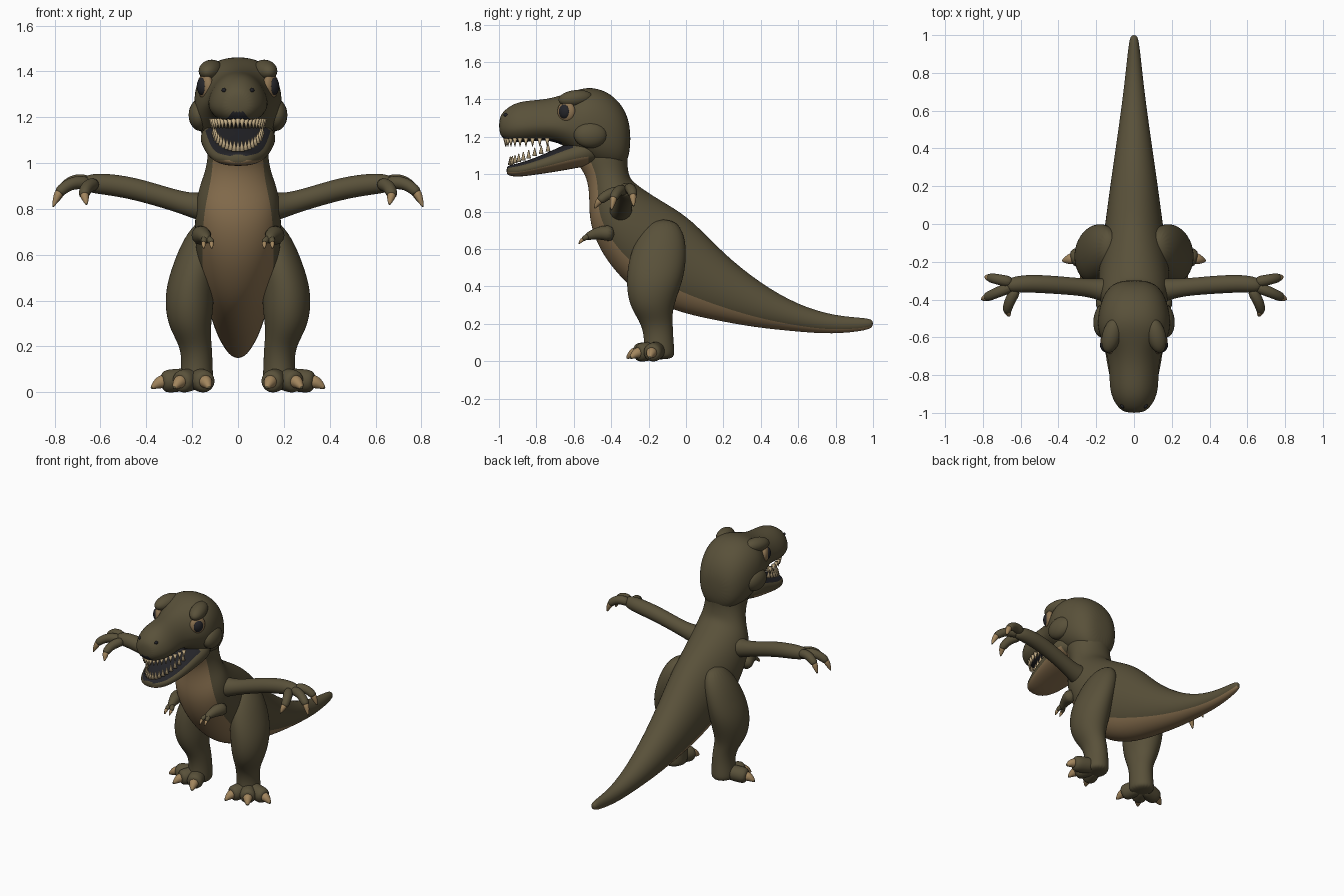
import bpy, bmesh, math
from mathutils import Vector, Matrix

cube = bpy.data.objects.get("Cube")
if cube:
    bpy.data.objects.remove(cube, do_unlink=True)


def material(name, rgb):
    m = bpy.data.materials.new(name)
    m.use_nodes = True
    m.diffuse_color = (*rgb, 1)
    bsdf = m.node_tree.nodes["Principled BSDF"]
    bsdf.inputs["Base Color"].default_value = (*rgb, 1)
    bsdf.inputs["Roughness"].default_value = 0.8
    return m


OLIVE = material("olive_skin", (0.100, 0.082, 0.042))
TAN = material("tan_belly", (0.27, 0.175, 0.085))
CLAW = material("claw_horn", (0.36, 0.235, 0.11))
TOOTH = material("tooth_cream", (0.55, 0.42, 0.24))
DARK = material("mouth_and_eye_dark", (0.018, 0.018, 0.022))


def finish(name, bm, mats, mirror=False, subdiv=0):
    bmesh.ops.recalc_face_normals(bm, faces=bm.faces[:])
    mesh = bpy.data.meshes.new(name)
    bm.to_mesh(mesh)
    bm.free()
    for m in mats:
        mesh.materials.append(m)
    mesh.shade_smooth()
    obj = bpy.data.objects.new(name, mesh)
    bpy.context.collection.objects.link(obj)
    if mirror:
        obj.modifiers.new("Mirror", "MIRROR").use_clip = False
    if subdiv:
        mod = obj.modifiers.new("Smooth", "SUBSURF")
        mod.levels = mod.render_levels = subdiv
    return obj


def loft(bm, rings, sides=24, paint=None, power=1.0):
    """Skin rings of (centre, side axis, up axis); paint(cosine, ring) picks a material."""
    loops = []
    for c, u, v in rings:
        loop = []
        for i in range(sides):
            a = math.tau * i / sides
            s, k = math.sin(a), math.cos(a)
            s = math.copysign(abs(s) ** power, s)
            k = math.copysign(abs(k) ** power, k)
            loop.append(bm.verts.new(c + u * s + v * k))
        loops.append(loop)
    for r, (a, b) in enumerate(zip(loops, loops[1:])):
        for i in range(sides):
            j = (i + 1) % sides
            f = bm.faces.new((a[i], a[j], b[j], b[i]))
            if paint:
                f.material_index = paint(math.cos(math.tau * (i + 0.5) / sides), r)
    bm.faces.new(loops[0])
    bm.faces.new(loops[-1])


def spine_rings(rows):
    """Rows of top y, top z, bottom y, bottom z, half width."""
    out = []
    for ty, tz, by, bz, w in rows:
        top, bot = Vector((0, ty, tz)), Vector((0, by, bz))
        out.append(((top + bot) / 2, Vector((w, 0, 0)), (top - bot) / 2))
    return out


def tube(bm, points, mat=0, sides=12):
    """Round limb through rows of x, y, z, radius."""
    pos = [Vector(p[:3]) for p in points]
    rings = []
    for i, p in enumerate(points):
        t = (pos[min(i + 1, len(pos) - 1)] - pos[max(i - 1, 0)]).normalized()
        u = t.cross(Vector((0, 0, 1))).normalized()
        rings.append((pos[i], u * p[3], u.cross(t) * p[3]))
    loft(bm, rings, sides, lambda c, r: mat)


def claw(bm, base, tip, radius):
    b, t = Vector(base), Vector(tip)
    mid = b.lerp(t, 0.55) + Vector((0, 0, radius * 0.3))
    tube(bm, [(*b, radius), (*mid, radius * 0.75), (*t, radius * 0.15)], 1)


def ellipsoid(name, centre, size, mat, turn=0.0, tilt=0.0):
    bm = bmesh.new()
    bmesh.ops.create_uvsphere(bm, u_segments=24, v_segments=14, radius=1, matrix=(
        Matrix.Translation(centre) @ Matrix.Rotation(turn, 4, "Z")
        @ Matrix.Rotation(tilt, 4, "X") @ Matrix.Diagonal((*size, 1))))
    return finish(name, bm, [mat], mirror=True)


# Body from tail tip to neck, tan along the underside
body = [
    (1.0, .215, 1.0, .19, .012), (.98, .232, .98, .165, .026), (.8, .24, .78, .143, .045),
    (.6, .30, .58, .16, .07), (.4, .415, .37, .18, .10), (.2, .575, .15, .22, .13),
    (.03, .76, -.06, .265, .155), (-.10, .84, -.26, .36, .18), (-.2, .90, -.39, .49, .19),
    (-.27, .95, -.475, .62, .187), (-.30, .98, -.52, .76, .175), (-.31, 1.02, -.515, .88, .145),
    (-.315, 1.08, -.53, .99, .13), (-.30, 1.18, -.58, 1.05, .135), (-.34, 1.3, -.6, 1.12, .12),
]
bm = bmesh.new()
loft(bm, spine_rings(body), 32, lambda c, r: int(c < (-.5 if r < 7 else -.6)))
finish("body_and_tail", bm, [OLIVE, TAN], subdiv=2)

# Skull and snout, with a dark palate
skull = [(y, t, y, b, w) for y, t, b, w in (
    (-.297, 1.25, 1.13, .06), (-.325, 1.35, 1.03, .13), (-.4, 1.435, 1.02, .175),
    (-.5, 1.47, 1.05, .195), (-.58, 1.455, 1.10, .19), (-.66, 1.425, 1.16, .162),
    (-.75, 1.40, 1.185, .137), (-.85, 1.395, 1.17, .137), (-.92, 1.38, 1.17, .122),
    (-.975, 1.34, 1.185, .085), (-1.0, 1.30, 1.22, .045))]
bm = bmesh.new()
loft(bm, spine_rings(skull), 24, lambda c, r: int(r > 4 and c < -.8), power=.88)
for v in bm.verts:
    # The snout narrows towards its top
    if v.co.y < -.64:
        v.co.x *= 1 - max(0, v.co.z - 1.25) * 2.0
finish("skull", bm, [OLIVE, DARK], subdiv=2)

# Lower jaw: tan chin, olive lip, dark mouth floor
jaw = [(y, t, y, b, w) for y, t, b, w in (
    (-.44, 1.18, 1.06, .10), (-.52, 1.19, 1.045, .165), (-.6, 1.18, 1.03, .165),
    (-.7, 1.135, 1.012, .15), (-.8, 1.09, .998, .133), (-.89, 1.06, .985, .105),
    (-.94, 1.05, .99, .072), (-.96, 1.04, 1.0, .04))]
bm = bmesh.new()
loft(bm, spine_rings(jaw), 24,
     lambda c, r: 2 if r > 1 and c > .6 else int(c < -.2 and r > 0), power=.85)
finish("lower_jaw", bm, [OLIVE, TAN, DARK], subdiv=2)

# Teeth follow the two lip curves
bm = bmesh.new()
for upper in (True, False):
    for i in range(-9, 10):
        a = math.radians(i * 9)
        wide, deep = (.115, .265) if upper else (.105, .24)
        x, y = wide * math.sin(a), -.70 - deep * math.cos(a)
        z = 1.172 if upper else 1.072 + (y + .94) * .36
        spin = Matrix.Rotation(math.pi if upper else 0, 4, "X")
        bmesh.ops.create_cone(bm, cap_ends=True, segments=8, radius1=.013, radius2=.002,
                              depth=.045, matrix=Matrix.Translation((x, y, z)) @ spin)
finish("teeth", bm, [TOOTH])

# Face details
ellipsoid("brow_ridge", (.118, -.59, 1.405), (.05, .095, .045), OLIVE, .25, .1)
ellipsoid("cheek", (.165, -.51, 1.21), (.05, .09, .07), OLIVE, .1)
ellipsoid("eye_socket", (.143, -.64, 1.335), (.028, .052, .056), TAN, -.5)
ellipsoid("eye", (.153, -.648, 1.335), (.025, .034, .040), DARK, -.5)
ellipsoid("nostril", (.062, -.965, 1.318), (.008, .012, .010), DARK, -.6)

# Legs with thigh, shin, three splayed toes and claws
leg = [
    (.76, .13, -.12, .035, .06), (.68, .15, -.13, .085, .125), (.56, .185, -.15, .10, .155),
    (.45, .21, -.165, .108, .155), (.35, .213, -.18, .105, .135), (.27, .208, -.18, .088, .108),
    (.2, .183, -.155, .07, .085), (.12, .178, -.145, .068, .078), (.05, .182, -.145, .075, .085),
    (.008, .182, -.145, .07, .08)]
bm = bmesh.new()
loft(bm, [(Vector((x, y, z)), Vector((rx, 0, 0)), Vector((0, ry, 0)))
          for z, x, y, rx, ry in leg], 20)
heel = Vector((.185, -.15, .06))
for tip in ((.14, -.275, .045), (.255, -.26, .045), (.335, -.185, .045)):
    tip = Vector(tip)
    out = (tip - heel).normalized()
    tube(bm, [(*heel, .05), (*heel.lerp(tip, .5), .052), (*heel.lerp(tip, .85), .054),
              (*tip, .035)])
    claw(bm, tip - out * .025 + Vector((0, 0, .003)), tip + out * .048 - Vector((0, 0, .025)), .036)
finish("leg", bm, [OLIVE, CLAW], mirror=True, subdiv=2)

# Outstretched arms with drooping clawed fingers
bm = bmesh.new()
tube(bm, [(.08, -.36, .80, .07), (.16, -.35, .81, .065), (.22, -.34, .82, .05),
          (.32, -.33, .85, .047), (.45, -.32, .888, .049), (.55, -.315, .905, .048),
          (.63, -.32, .912, .045), (.68, -.33, .91, .03)], sides=16)
fingers = (((.62, -.34, .91), (.66, -.41, .90), (.672, -.455, .865), (.66, -.49, .815)),
           ((.64, -.33, .91), (.72, -.36, .92), (.775, -.385, .88), (.808, -.40, .805)),
           ((.64, -.31, .915), (.71, -.295, .93), (.76, -.285, .895), (.79, -.28, .825)))
for root, knuckle, end, tip in fingers:
    tube(bm, [(*root, .034), (*knuckle, .029), (*end, .027), (*Vector(end).lerp(Vector(tip), .2), .02)])
    claw(bm, Vector(end).lerp(Vector(tip), -.05), tip, .023)
finish("arm", bm, [OLIVE, CLAW], mirror=True, subdiv=2)

# Small chest limbs
bm = bmesh.new()
tube(bm, [(.17, -.38, .68, .05), (.155, -.45, .69, .04), (.14, -.51, .675, .025),
          (.135, -.54, .66, .018)])
for x in (.115, .15):
    tube(bm, [(.14, -.51, .675, .018), (x, -.54, .66, .015), (x, -.555, .65, .012)])
    claw(bm, (x, -.548, .655), (x, -.575, .625), .013)
finish("small_chest_limb", bm, [OLIVE, CLAW], mirror=True, subdiv=1)
